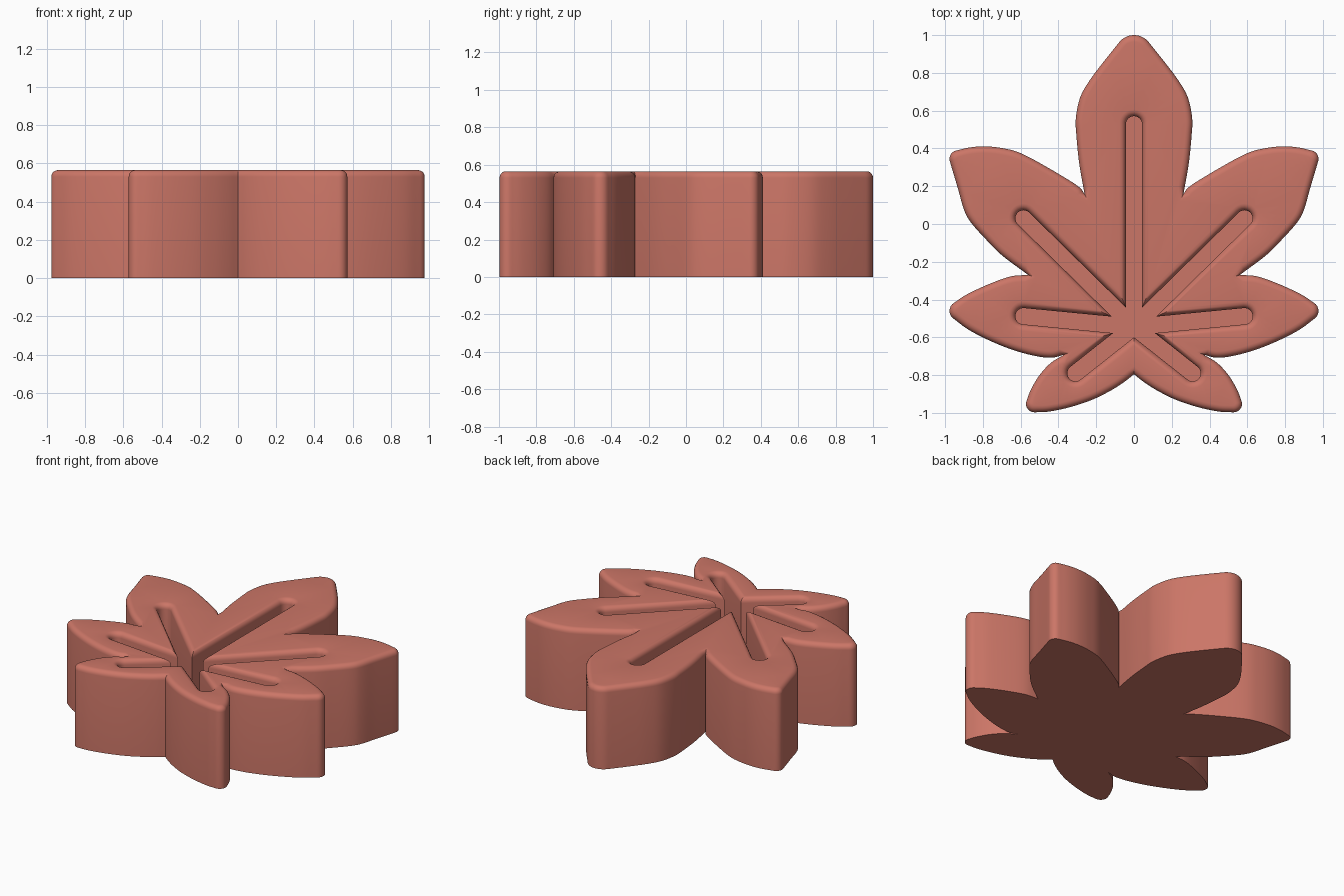
import bpy, bmesh
from math import cos, sin, pi, radians, atan2
from mathutils import Vector

if "Cube" in bpy.data.objects:
    bpy.data.objects.remove(bpy.data.objects["Cube"])

HEIGHT, FLOOR, FILLET = 0.565, 0.19, 0.035


def spline(pts, n=5):
    """Smooth curve through 2D points."""
    p = [Vector(q) for q in pts]
    p = [p[0] * 2 - p[1]] + p + [p[-1] * 2 - p[-2]]
    out = []
    for a, b, c, d in zip(p, p[1:], p[2:], p[3:]):
        for k in range(n):
            t = k / n
            out.append(0.5 * (2 * b + (c - a) * t + (2 * a - 5 * b + 4 * c - d) * t * t
                              + (3 * b - a - 3 * c + d) * t ** 3))
    return out + [p[-2]]


def arc(cx, cy, r, a0, a1, n=8):
    return [Vector((cx + r * cos(radians(a0 + (a1 - a0) * k / n)),
                    cy + r * sin(radians(a0 + (a1 - a0) * k / n)))) for k in range(n + 1)]


def leaf(side_a, tip, side_b):
    """Leaflet edge: rising side, rounded tip, falling side."""
    t = arc(*tip)
    a = spline(side_a + [t[0]]) if side_a else []
    return a + t + spline([t[-1]] + side_b)


def clean(loop):
    return [p for i, p in enumerate(loop) if (p - loop[i - 1]).length > 1e-4]


def offset(loop, dist):
    """Shift a loop to its right-hand side (into the material)."""
    out = []
    for i, p in enumerate(loop):
        d1 = (p - loop[i - 1]).normalized()
        d2 = (loop[(i + 1) % len(loop)] - p).normalized()
        n1, n2 = Vector((d1.y, -d1.x)), Vector((d2.y, -d2.x))
        m = (n1 + n2) / max(1 + n1.dot(n2), 0.2)
        limit = 1.2 if d1.x * d2.y - d1.y * d2.x > 0 else 3.2
        if m.length > limit:
            m = m.normalized() * limit
        out.append(p + m * dist)
    return out


# Outer outline: right half clockwise from the top tip, then mirrored
v1, v2, v3 = (0.262, 0.16), (0.56, -0.27), (0.37, -0.692)
half = leaf([], (0, 0.9, 0.1, 90, 38),
            [(0.16, 0.86), (0.235, 0.76), (0.285, 0.67), (0.308, 0.56),
             (0.305, 0.47), (0.29, 0.32), v1])
half += leaf([v1, (0.30, 0.203), (0.45, 0.295), (0.6, 0.375), (0.70, 0.402),
              (0.79, 0.411), (0.87, 0.405)], (0.932, 0.345, 0.045, 75, -17),
             [(0.93, 0.18), (0.90, 0.075), (0.865, 0.01), (0.79, -0.075),
              (0.70, -0.165), v2])
half += leaf([v2, (0.65, -0.277), (0.76, -0.315), (0.88, -0.37)],
             (0.927, -0.46, 0.05, 62, -58),
             [(0.88, -0.557), (0.78, -0.61), (0.66, -0.66), (0.54, -0.695),
              (0.44, -0.708), v3])
half += leaf([v3, (0.44, -0.735), (0.50, -0.80), (0.545, -0.875)],
             (0.527, -0.952, 0.045, 12, -92),
             [(0.45, -0.993), (0.34, -0.97), (0.22, -0.93), (0.12, -0.88),
              (0.05, -0.835), (0, -0.795)])
outline = clean(half + [Vector((-p.x, p.y)) for p in reversed(half) if p.x > 1e-5])

# Vein grooves: seven round-ended slots joined at a hub, counterclockwise
hub, w = Vector((0, -0.545)), 0.043
ends = [(0.31, -0.79), (0.585, -0.488), (0.585, 0.03), (0, 0.528),
        (-0.585, 0.03), (-0.585, -0.488), (-0.31, -0.79)]
dirs = [Vector(e) - hub for e in ends]
angs = [atan2(d.y, d.x) % (2 * pi) for d in dirs]
start = angs[0] - 2 * pi
angs = [start] + [a - 2 * pi if a > 1.6 * pi else a for a in angs[1:]]
grooves = []
for i, (e, a) in enumerate(zip(ends, angs)):
    deg = a * 180 / pi
    grooves += arc(e[0], e[1], w, deg - 90, deg + 90, 12)
    nxt = angs[i + 1] if i < len(angs) - 1 else angs[0] + 2 * pi
    mid, h = (a + nxt) / 2, (nxt - a) / 2
    grooves.append(hub + Vector((cos(mid), sin(mid))) * (w / sin(h)))
grooves = clean(grooves)

# Leaf body: walls with filleted top rims, then the flat faces
bm = bmesh.new()


def ring(loop, z):
    vs = [bm.verts.new((p.x, p.y, z)) for p in loop]
    return vs, [bm.edges.new((vs[i - 1], vs[i])) for i in range(len(vs))]


def wall(loop, z0):
    """Wall from z0 up, rounded over at the top; returns first and last edges."""
    first, edges = ring(loop, z0)
    prev = first
    for k in range(6):
        t = k / 5 * pi / 2
        cur, last = ring(offset(loop, FILLET * (1 - cos(t))),
                         HEIGHT - FILLET * (1 - sin(t)))
        for i in range(len(cur)):
            bm.faces.new((prev[i - 1], prev[i], cur[i], cur[i - 1]))
        prev = cur
    return edges, last


base, rim = wall(outline, 0)
floor, inner_rim = wall(grooves, FLOOR)
for edges in (base, floor, rim + inner_rim):
    bmesh.ops.triangle_fill(bm, use_beauty=True, edges=edges, normal=(0, 0, 1))
bmesh.ops.recalc_face_normals(bm, faces=bm.faces)

mesh = bpy.data.meshes.new("leaf_body")
bm.to_mesh(mesh)
bm.free()
obj = bpy.data.objects.new("leaf_body", mesh)
bpy.context.collection.objects.link(obj)
mat = bpy.data.materials.new("terracotta")
mat.diffuse_color = (0.6, 0.18, 0.135, 1)
mat.use_nodes = True
mat.node_tree.nodes["Principled BSDF"].inputs["Base Color"].default_value = mat.diffuse_color
mesh.materials.append(mat)
bpy.context.view_layer.objects.active = obj
obj.select_set(True)
bpy.ops.object.shade_smooth_by_angle(angle=radians(30))
